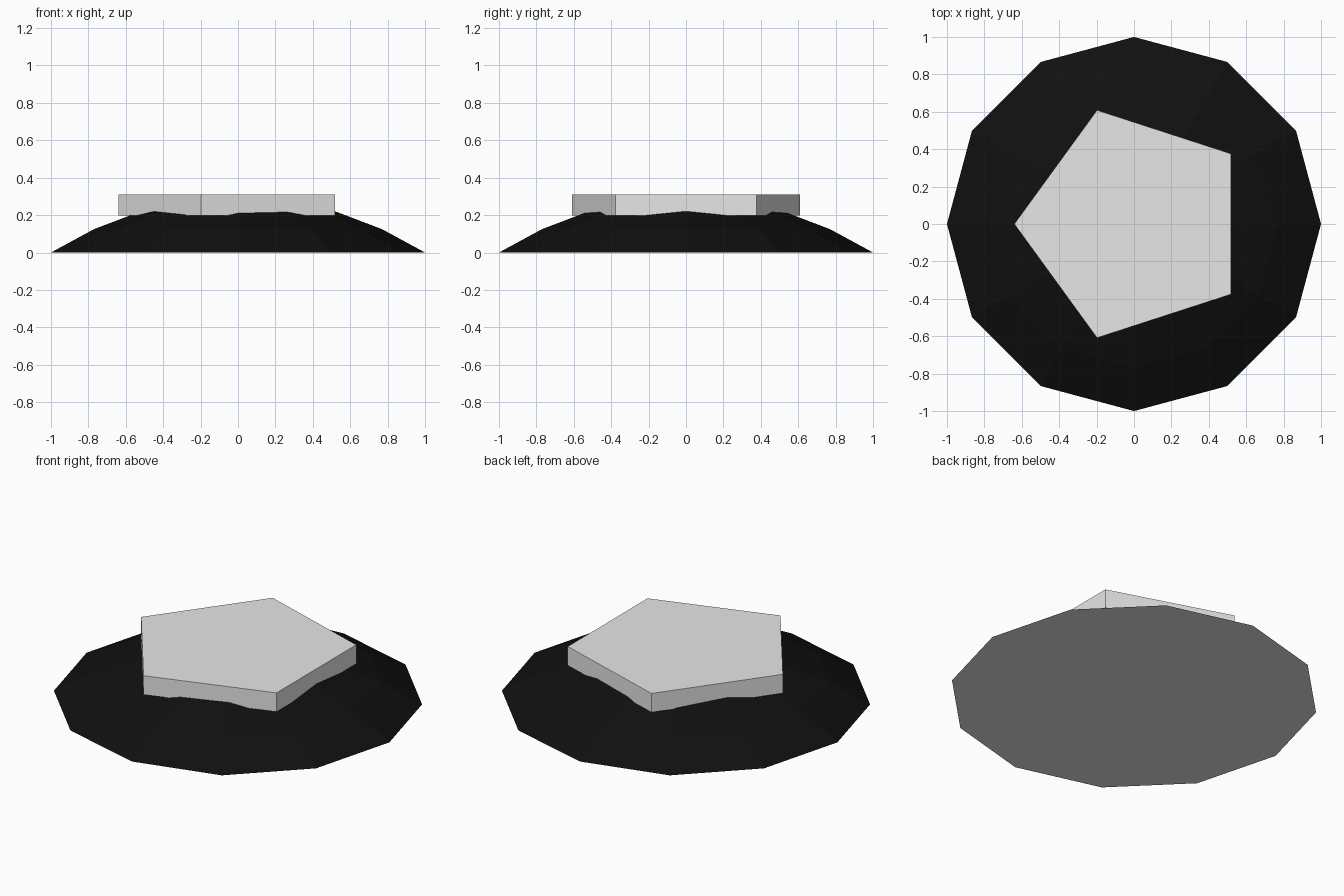
import bpy
import bmesh
from math import cos, sin, pi, radians

cube = bpy.data.objects.get("Cube")
if cube:
    bpy.data.objects.remove(cube, do_unlink=True)


def material(name, value):
    mat = bpy.data.materials.new(name)
    mat.use_nodes = True
    color = (value, value, value, 1)
    mat.diffuse_color = color
    mat.node_tree.nodes["Principled BSDF"].inputs["Base Color"].default_value = color
    return mat


black = material("black", 0.005)
light_grey = material("light grey", 0.8)


def stacked_rings(name, profile, sides, start, mats):
    """Solid of regular rings (radius, height), capped at both ends."""
    bm = bmesh.new()
    rings = []
    for radius, z in profile:
        angles = [start + 2 * pi * i / sides for i in range(sides)]
        rings.append([bm.verts.new((radius * cos(a), radius * sin(a), z)) for a in angles])
    for low, high in zip(rings, rings[1:]):
        for i in range(sides):
            j = (i + 1) % sides
            bm.faces.new((low[i], low[j], high[j], high[i]))
    bm.faces.new(rings[-1])
    bottom = bm.faces.new(rings[0][::-1])
    bottom.material_index = len(mats) - 1
    mesh = bpy.data.meshes.new(name)
    bm.to_mesh(mesh)
    bm.free()
    for mat in mats:
        mesh.materials.append(mat)
    obj = bpy.data.objects.new(name, mesh)
    bpy.context.collection.objects.link(obj)
    return obj


# Shallow twelve-sided dome: black above, grey underside
dome_profile = [(1, 0), (0.77, 0.125), (0.52, 0.22), (0.26, 0.272), (0.04, 0.285)]
stacked_rings("dome", dome_profile, 12, 0, [black, light_grey])

# Five-sided slab on the dome, one corner pointing to -x
stacked_rings("pentagon_slab", [(0.64, 0.197), (0.64, 0.31)], 5, radians(180), [light_grey])
